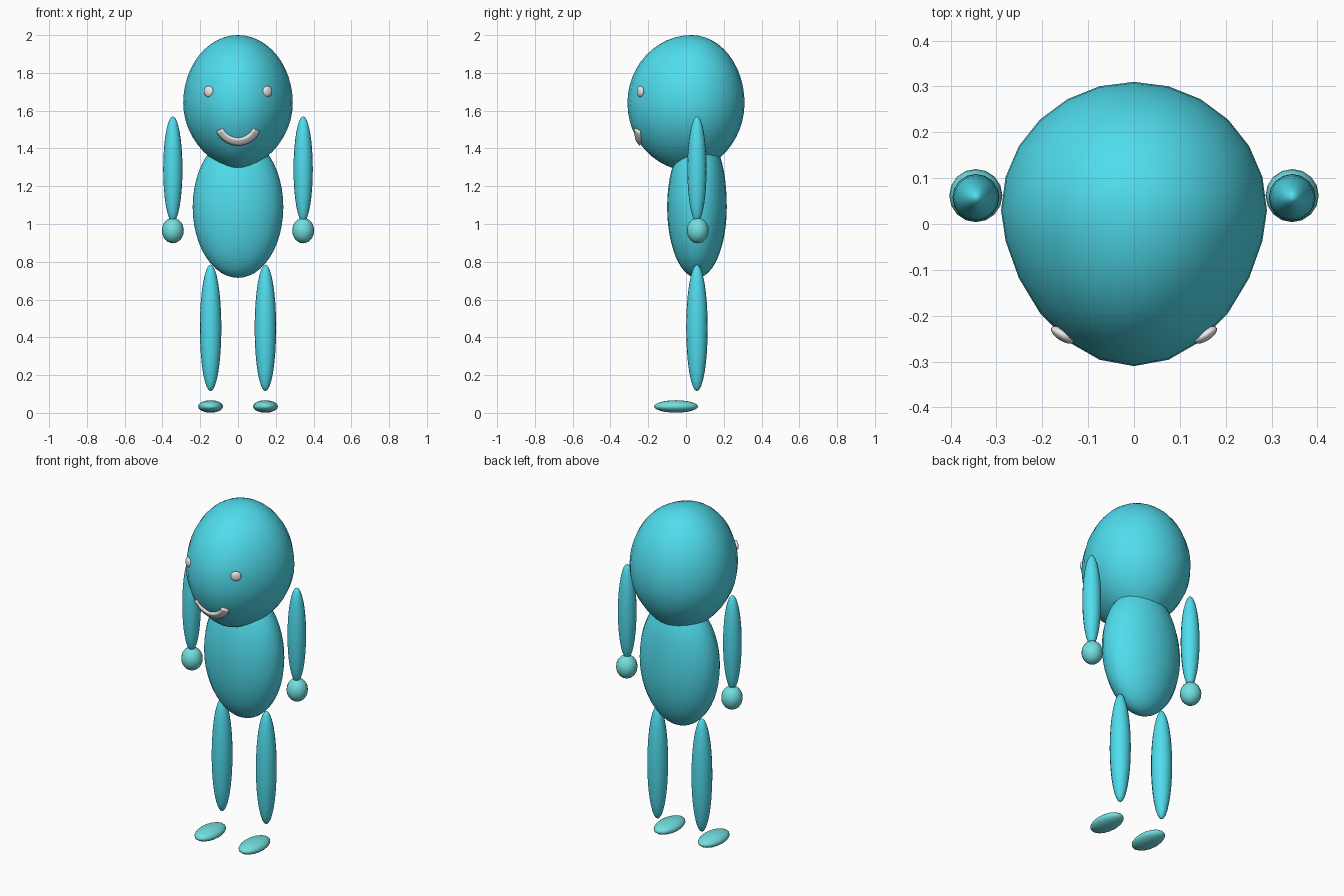
import bpy, bmesh
from math import sin, cos, pi, radians, sqrt
from mathutils import Matrix

if "Cube" in bpy.data.objects:
    bpy.data.objects.remove(bpy.data.objects["Cube"])


def material(name, rgb):
    m = bpy.data.materials.new(name)
    m.diffuse_color = (*rgb, 1)
    m.use_nodes = True
    m.node_tree.nodes["Principled BSDF"].inputs["Base Color"].default_value = m.diffuse_color
    return m


TEAL = material("teal", (0.08, 0.72, 0.85))
AQUA = material("aqua", (0.17, 0.74, 0.74))
WHITE = material("white", (0.85, 0.83, 0.82))


def finish(bm, name, mat):
    me = bpy.data.meshes.new(name)
    bm.to_mesh(me)
    bm.free()
    for p in me.polygons:
        p.use_smooth = True
    me.materials.append(mat)
    ob = bpy.data.objects.new(name, me)
    bpy.context.collection.objects.link(ob)
    return ob


def ellipsoid(name, centre, radii, mat, segs=24, rings=16, turn=0, shape=None):
    bm = bmesh.new()
    bmesh.ops.create_uvsphere(bm, u_segments=segs, v_segments=rings, radius=1)
    if shape:
        for v in bm.verts:
            v.co = shape(*v.co)
    bmesh.ops.transform(bm, verts=bm.verts, matrix=Matrix.Translation(centre)
                        @ Matrix.Rotation(turn, 4, 'Z') @ Matrix.Diagonal((*radii, 1)))
    return finish(bm, name, mat)


# Head: egg with a narrower chin and a fuller front
HX, HF, HB, HZ, HY, HC = 0.29, 0.34, 0.28, 0.36, 0.03, 1.64


def head_shape(a, b, c):
    r = max(sqrt(a * a + b * b), 1e-6)
    low = r ** 0.3 if c < 0 else 1
    s = abs(b) / r
    y = -HF * r * s ** 1.2 if b < 0 else HB * r * s * (r ** 0.2 if c < 0 else 1)
    return (HX * a * low, y, HZ * c)


def face_y(x, z):
    c = (z - HC) / HZ
    r = sqrt(1 - c * c)
    a = x / (HX * (r ** 1.3 if c < 0 else r))
    return HY - HF * r * sqrt(max(0, 1 - a * a)) ** 1.2


ellipsoid("head", (0, HY, HC), (1, 1, 1), TEAL, 24, 24, shape=head_shape)


# Torso: ellipsoid with fuller upper back
def torso_shape(a, b, c):
    r = max(sqrt(a * a + b * b), 1e-6)
    return (a, b * (r ** -0.3 if b > 0 and c > 0 else 1), c)


ellipsoid("torso", (0, 0.058, 1.09), (0.24, 0.158, 0.375), TEAL, 24, 24, shape=torso_shape)

# Limbs and eyes, mirrored
for side, s in (("left", 1), ("right", -1)):
    ellipsoid(side + "_arm", (s * 0.345, 0.058, 1.29), (0.051, 0.051, 0.28), TEAL, 16, 16)
    ellipsoid(side + "_hand", (s * 0.345, 0.062, 0.965), (0.058, 0.058, 0.067), AQUA, 16, 12)
    ellipsoid(side + "_leg", (s * 0.145, 0.058, 0.45), (0.057, 0.057, 0.335), TEAL, 16, 16)
    ellipsoid(side + "_foot", (s * 0.145, -0.053, 0.034), (0.066, 0.116, 0.033), AQUA, 16, 12)
    ex, ez = s * 0.156, 1.702
    ellipsoid(side + "_eye", (ex, face_y(ex, ez) - 0.001, ez), (0.029, 0.013, 0.029),
              WHITE, 16, 12, turn=s * radians(33))

# Mouth: curved band following the face
bm = bmesh.new()
rows = []
for i in range(17):
    t = radians(-155 + 130 * i / 16)
    row = []
    for rad in (0.093, 0.105, 0.116, 0.128):
        x, z = rad * cos(t), 1.543 + rad * sin(t)
        row.append(bm.verts.new((x, face_y(x, z) - 0.012, z)))
    rows.append(row)
for p, q in zip(rows, rows[1:]):
    for k in range(3):
        bm.faces.new((p[k], p[k + 1], q[k + 1], q[k]))
bmesh.ops.recalc_face_normals(bm, faces=bm.faces)
if sum(f.normal.y for f in bm.faces) > 0:
    bmesh.ops.reverse_faces(bm, faces=bm.faces)
mouth = finish(bm, "mouth", WHITE)
mod = mouth.modifiers.new("thickness", 'SOLIDIFY')
mod.thickness = 0.016
mod.offset = -1
